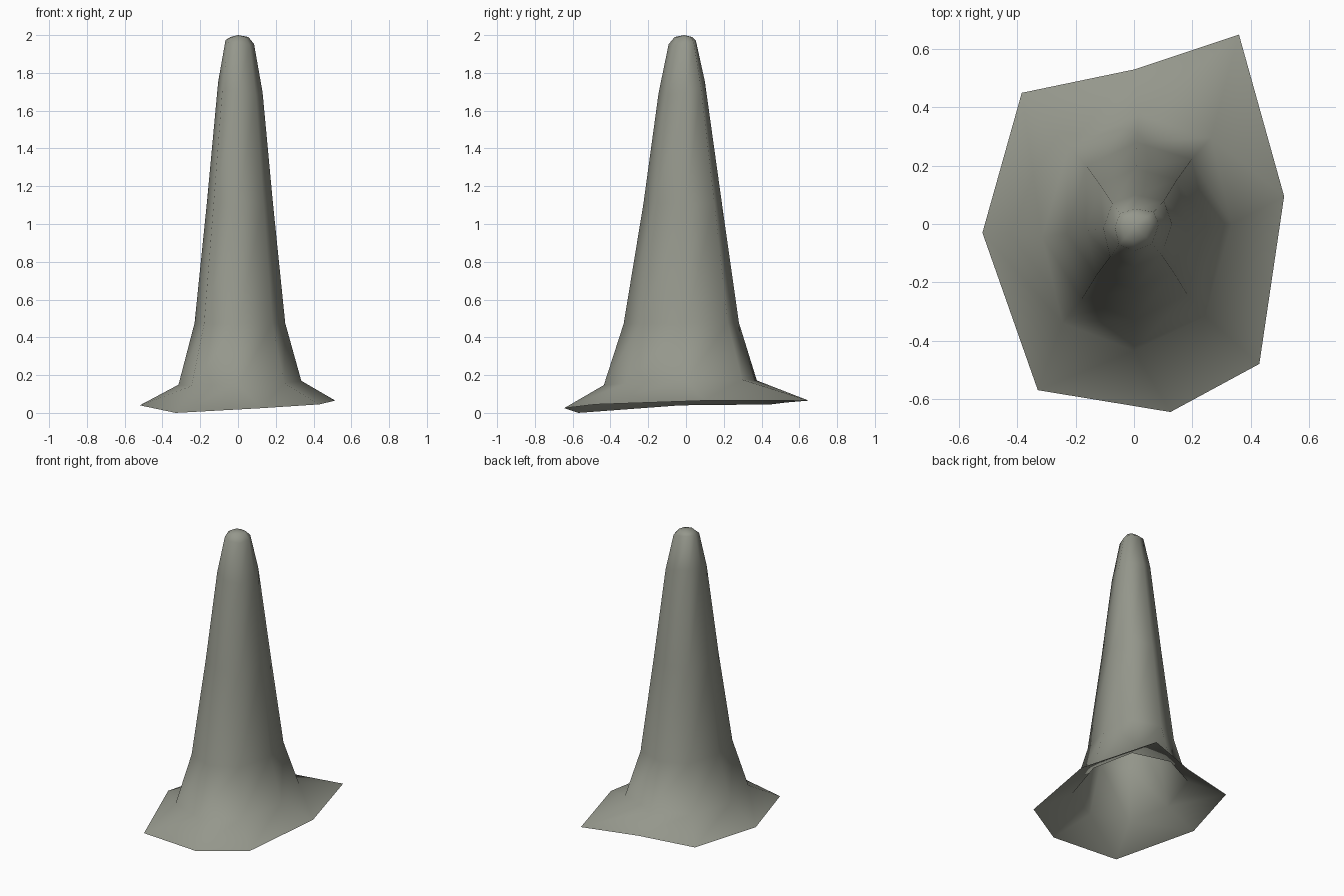
import bpy, bmesh

# Flared foot outline, anticlockwise from the +x corner
FOOT = [(0.515, 0.095, 0.065), (0.36, 0.65, 0.065), (0.0, 0.53, 0.055), (-0.385, 0.45, 0.045),
        (-0.52, -0.03, 0.04), (-0.33, -0.57, 0.0), (0.125, -0.645, 0.025), (0.43, -0.48, 0.045)]

# Trunk rings: height, reach to +x, -x, +y, -y, tilt of the ring in x and in y
RINGS = [(0.16, 0.335, 0.315, 0.375, 0.435, 0.03, 0.03),
         (0.475, 0.25, 0.23, 0.28, 0.33, 0.0, 0.01),
         (1.11, 0.185, 0.165, 0.19, 0.225, 0.0, 0.0),
         (1.73, 0.13, 0.105, 0.10, 0.145, -0.25, 0.25),
         (1.965, 0.085, 0.066, 0.052, 0.092, -0.15, 0.15),
         (1.99, 0.055, 0.04, 0.032, 0.06, 0.0, 0.0)]

# Direction and fullness of the eight corners
CORNERS = [(1, 0.0), (0.79, 0.79), (0.04, 1), (-0.71, 0.71),
           (-1, -0.1), (-0.78, -0.78), (0.0, -1), (0.73, -0.73)]


def ring_points(z, xp, xn, yp, yn, tx, ty):
    pts = []
    for cx, cy in CORNERS:
        x = cx * (xp if cx > 0 else xn)
        y = cy * (yp if cy > 0 else yn)
        pts.append((x, y, z + tx * x + ty * y))
    return pts


# Trunk: open-bottomed eight-sided loft with a rounded tip
bm = bmesh.new()
loops = [[bm.verts.new(p) for p in pts] for pts in [FOOT] + [ring_points(*r) for r in RINGS]]
for a, b in zip(loops, loops[1:]):
    for i in range(8):
        j = (i + 1) % 8
        bm.faces.new((a[i], a[j], b[j], b[i]))
tip = bm.verts.new((0.0, -0.01, 2.0))
for i in range(8):
    bm.faces.new((loops[-1][i], loops[-1][(i + 1) % 8], tip))
for f in bm.faces:
    f.smooth = True

mesh = bpy.data.meshes.new("trunk")
bm.to_mesh(mesh)
bm.free()
trunk = bpy.data.objects.new("trunk", mesh)
bpy.context.collection.objects.link(trunk)

stone = bpy.data.materials.new("grey green stone")
stone.diffuse_color = (0.30, 0.31, 0.262, 1)
mesh.materials.append(stone)
